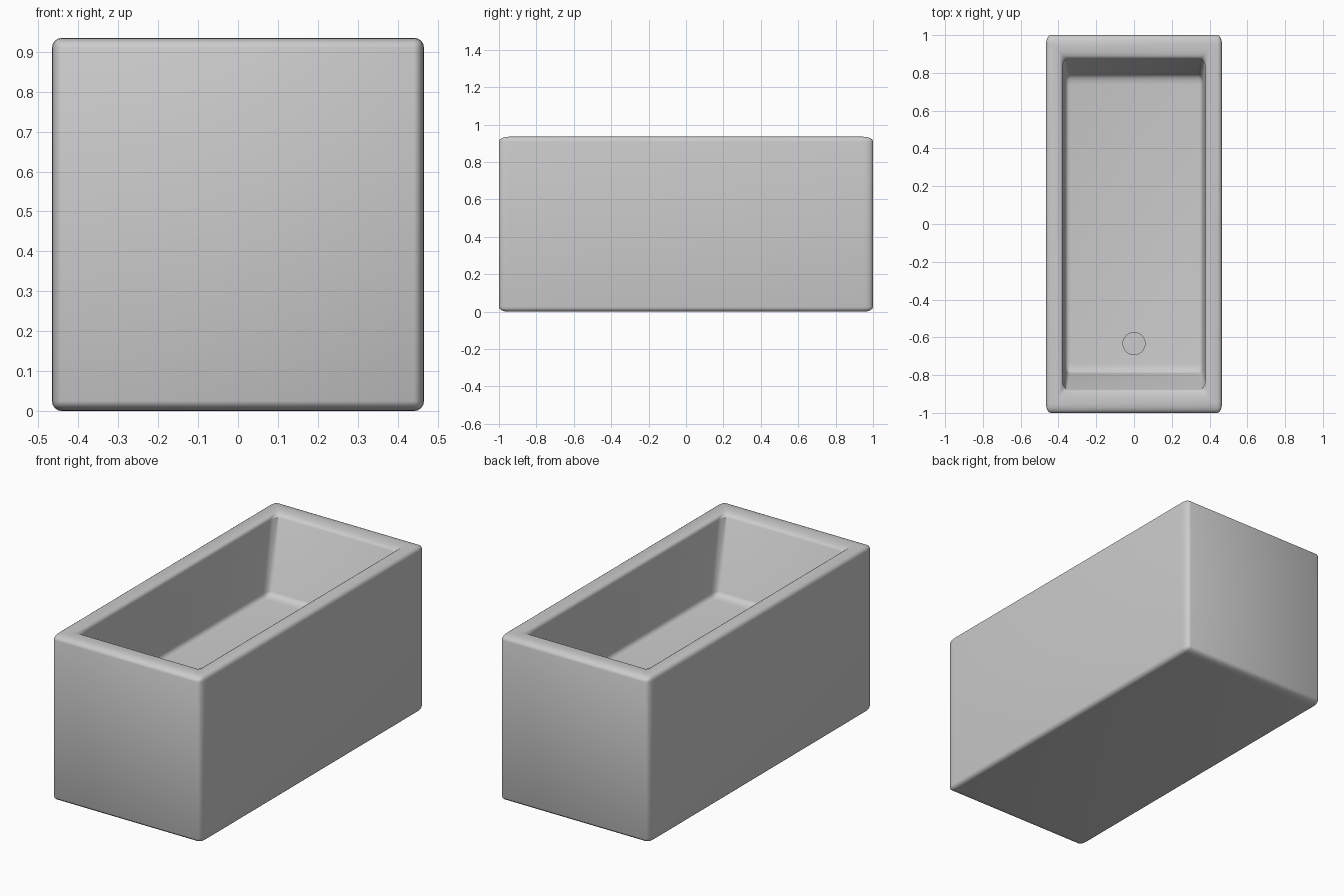
import bpy, bmesh

if "Cube" in bpy.data.objects:
    bpy.data.objects.remove(bpy.data.objects["Cube"])


def ring(bm, hx, hy, z):
    return [bm.verts.new((sx * hx, sy * hy, z))
            for sx, sy in ((-1, -1), (1, -1), (1, 1), (-1, 1))]


def bridge(bm, a, b):
    for i in range(4):
        j = (i + 1) % 4
        bm.faces.new((a[i], a[j], b[j], b[i]))


# Tub shell: outer block, rim and tapered basin (built at half length so the
# rounded edges stretch along y)
FLOOR = 0.505
bm = bmesh.new()
rings = [ring(bm, 0.466, 0.5, 0), ring(bm, 0.466, 0.5, 0.935),
         ring(bm, 0.378, 0.441, 0.935), ring(bm, 0.364, 0.393, FLOOR)]
for a, b in zip(rings, rings[1:]):
    bridge(bm, a, b)
bm.faces.new(rings[0][::-1])
bm.faces.new(rings[-1])
bmesh.ops.recalc_face_normals(bm, faces=bm.faces)

# Round every sharp edge, leaving the flat rim seams alone
edges = [e for e in bm.edges if len(e.link_faces) == 2 and e.calc_face_angle() > 0.5]
bmesh.ops.bevel(bm, geom=edges, offset=0.025, segments=4, profile=0.5,
                affect='EDGES', clamp_overlap=True)
bmesh.ops.scale(bm, vec=(1, 2, 1), verts=bm.verts)
mesh = bpy.data.meshes.new("tub_shell")
bm.to_mesh(mesh)
bm.free()
tub = bpy.data.objects.new("tub_shell", mesh)
bpy.context.collection.objects.link(tub)

# Drain cover on the basin floor
bpy.ops.mesh.primitive_cylinder_add(vertices=32, radius=0.061, depth=0.02,
                                    location=(0, -0.633, FLOOR))
drain = bpy.context.object
drain.name = "drain_cover"

# Smooth shading with crisp sharp edges
for ob in (tub, drain):
    bpy.ops.object.select_all(action='DESELECT')
    ob.select_set(True)
    bpy.context.view_layer.objects.active = ob
    bpy.ops.object.shade_smooth_by_angle()
